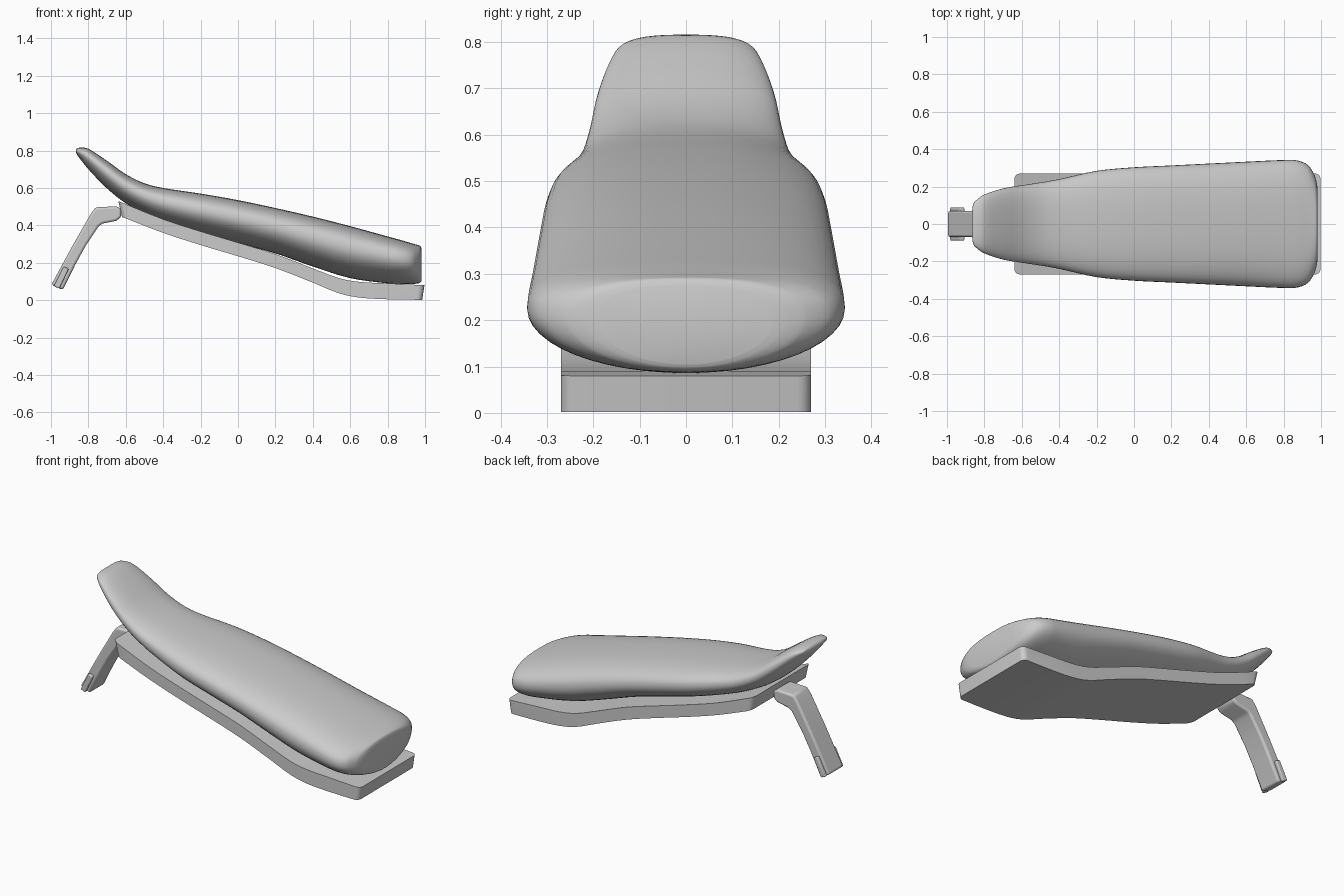
import bpy, bmesh, math

cube = bpy.data.objects.get("Cube")
if cube:
    bpy.data.objects.remove(cube, do_unlink=True)

grey = bpy.data.materials.new("plain grey")
grey.use_nodes = True
colour = (0.6, 0.6, 0.6, 1)
grey.diffuse_color = colour
grey.node_tree.nodes["Principled BSDF"].inputs["Base Color"].default_value = colour


def finish(bm, name, angle):
    bmesh.ops.recalc_face_normals(bm, faces=bm.faces)
    mesh = bpy.data.meshes.new(name)
    bm.to_mesh(mesh)
    bm.free()
    mesh.materials.append(grey)
    obj = bpy.data.objects.new(name, mesh)
    bpy.context.collection.objects.link(obj)
    bpy.ops.object.select_all(action='DESELECT')
    obj.select_set(True)
    bpy.context.view_layer.objects.active = obj
    bpy.ops.object.shade_smooth_by_angle(angle=math.radians(angle))
    return obj


def smooth_path(points, steps):
    """Curve through the points, with tangents scaled to uneven spacing."""
    def slope(i, k):
        a, b = max(i - 1, 0), min(i + 1, len(points) - 1)
        return (points[b][k] - points[a][k]) / (points[b][0] - points[a][0])
    out = []
    for i in range(len(points) - 1):
        p, q = points[i], points[i + 1]
        d = q[0] - p[0]
        for s in range(steps):
            t = s / steps
            h = t * t * (3 - 2 * t)
            row = [p[0] + d * t]
            for k in range(1, len(p)):
                row.append(p[k] * (1 - h) + q[k] * h
                           + d * slope(i, k) * t * (1 - t) ** 2
                           - d * slope(i + 1, k) * t * t * (1 - t))
            out.append(row)
    return out + [list(points[-1])]


def extrude_profile(name, profile, y0, y1, bevel, angle=35):
    bm = bmesh.new()
    face = bm.faces.new([bm.verts.new((x, y0, z)) for x, z in profile])
    new = bmesh.ops.extrude_face_region(bm, geom=[face])["geom"]
    bmesh.ops.translate(bm, vec=(0, y1 - y0, 0),
                        verts=[v for v in new if isinstance(v, bmesh.types.BMVert)])
    obj = finish(bm, name, angle)
    if bevel:
        mod = obj.modifiers.new("soft edges", 'BEVEL')
        mod.width = bevel
        mod.segments = 3
        mod.limit_method = 'ANGLE'
        mod.angle_limit = math.radians(40)
    return obj


# Cushion: rounded sections along x, each with half width, top and bottom
stations = [
    (-0.867, 0.06, 0.803, 0.792), (-0.86, 0.105, 0.812, 0.777),
    (-0.84, 0.13, 0.816, 0.75), (-0.8, 0.157, 0.81, 0.70),
    (-0.7, 0.19, 0.745, 0.597), (-0.6, 0.207, 0.674, 0.518),
    (-0.5, 0.222, 0.625, 0.463), (-0.4, 0.24, 0.6, 0.42),
    (-0.2, 0.284, 0.57, 0.357), (0, 0.303, 0.535, 0.305),
    (0.2, 0.313, 0.493, 0.25), (0.4, 0.323, 0.447, 0.18),
    (0.6, 0.333, 0.396, 0.118), (0.8, 0.342, 0.341, 0.09),
    (0.87, 0.34, 0.322, 0.086), (0.93, 0.315, 0.304, 0.087),
    (0.965, 0.262, 0.294, 0.09), (0.977, 0.22, 0.288, 0.096),
    (0.982, 0.185, 0.275, 0.105)]
SIDES = 48
bm = bmesh.new()
rings = []
for x, half, top, low in smooth_path(stations, 4):
    mid = low + 0.57 * (top - low)
    ring = []
    for i in range(SIDES):
        a = 2 * math.pi * i / SIDES
        c, s = math.cos(a), math.sin(a)
        power = 0.78 if s > 0 else 1.0
        y = half * math.copysign(abs(c) ** power, c)
        z = mid + (top - mid if s > 0 else mid - low) * math.copysign(abs(s) ** power, s)
        ring.append(bm.verts.new((x, y, z)))
    rings.append(ring)
for a, b in zip(rings, rings[1:]):
    for i in range(SIDES):
        j = (i + 1) % SIDES
        bm.faces.new((a[i], a[j], b[j], b[i]))
bm.faces.new(rings[0])
bm.faces.new(rings[-1])
finish(bm, "cushion", 50)

# Base tray: bent slab under the cushion
under = smooth_path([(-0.62, 0.445), (-0.4, 0.36), (-0.2, 0.295), (0, 0.235),
                     (0.2, 0.172), (0.4, 0.094), (0.54, 0.037), (0.65, 0.014),
                     (0.8, 0.005), (0.985, 0.002)], 3)
over = smooth_path([(-0.64, 0.53), (-0.4, 0.433), (-0.2, 0.368), (0, 0.308),
                    (0.2, 0.247), (0.4, 0.17), (0.54, 0.118), (0.65, 0.098),
                    (0.8, 0.09), (0.997, 0.08)], 3)
bm = bmesh.new()
face = bm.faces.new([bm.verts.new((x, -0.27, z)) for x, z in under + over[::-1]])
new = bmesh.ops.extrude_face_region(bm, geom=[face])["geom"]
bmesh.ops.translate(bm, vec=(0, 0.54, 0),
                    verts=[v for v in new if isinstance(v, bmesh.types.BMVert)])
# Round the upright corners
corners = [e for e in bm.edges
           if abs(e.verts[0].co.y - e.verts[1].co.y) < 0.001
           and abs(e.verts[0].co.z - e.verts[1].co.z) > 0.07]
bmesh.ops.bevel(bm, geom=corners, offset=0.03, segments=5, profile=0.5,
                affect='EDGES')
finish(bm, "base_tray", 35)

# Support arm: bent bar below the raised end
arm = [(-0.625, 0.485), (-0.645, 0.502), (-0.76, 0.497), (-0.785, 0.465),
       (-0.88, 0.3), (-0.998, 0.083), (-0.937, 0.055), (-0.87, 0.19),
       (-0.815, 0.29), (-0.745, 0.395), (-0.725, 0.41), (-0.65, 0.425),
       (-0.625, 0.445)]
extrude_profile("support_arm", arm, -0.07, 0.07, 0.012)

# Side tabs at the foot of the arm
tab = [(-0.932, 0.18), (-0.905, 0.168), (-0.955, 0.062), (-0.985, 0.075)]
for side, name in ((1, "left_arm_tab"), (-1, "right_arm_tab")):
    extrude_profile(name, tab, side * 0.065, side * 0.088, 0.006)
